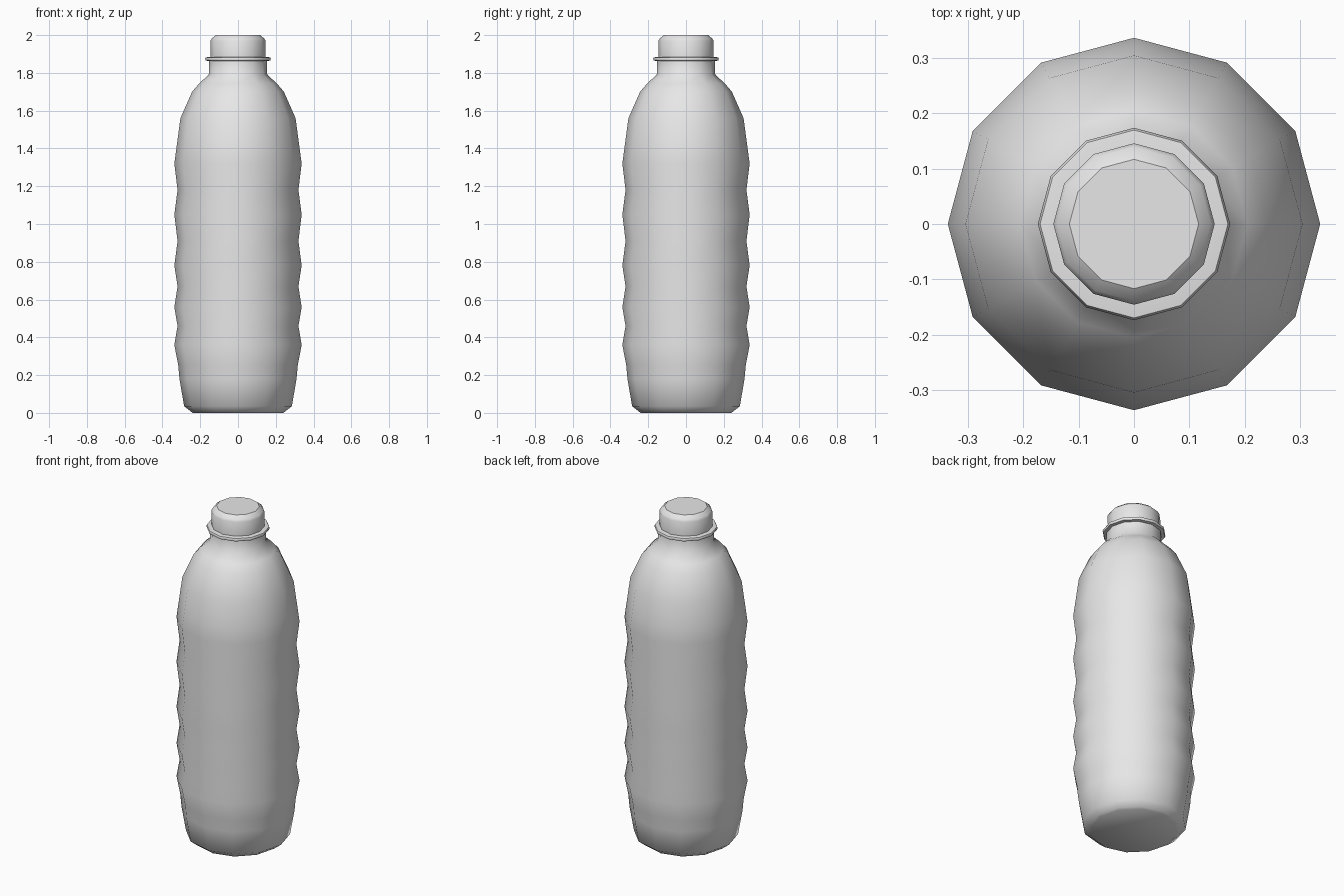
import bpy, bmesh
from math import cos, sin, radians, tau

SIDES = 12

cube = bpy.data.objects.get("Cube")
if cube:
    bpy.data.objects.remove(cube, do_unlink=True)

grey = bpy.data.materials.new("plain grey")
grey.use_nodes = True
colour = (0.8, 0.8, 0.8, 1)
grey.diffuse_color = colour
grey.node_tree.nodes["Principled BSDF"].inputs["Base Color"].default_value = colour


def lathe(name, profile, sharp_angle):
    """Spin a closed (radius, height) profile around z and cap both ends."""
    bm = bmesh.new()
    rings = [[bm.verts.new((r * cos(tau * i / SIDES), r * sin(tau * i / SIDES), z))
              for i in range(SIDES)] for r, z in profile]
    for low, high in zip(rings, rings[1:]):
        for i in range(SIDES):
            j = (i + 1) % SIDES
            bm.faces.new((low[i], low[j], high[j], high[i]))
    bm.faces.new(rings[0][::-1])
    bm.faces.new(rings[-1])
    mesh = bpy.data.meshes.new(name)
    bm.to_mesh(mesh)
    bm.free()
    mesh.materials.append(grey)
    obj = bpy.data.objects.new(name, mesh)
    bpy.context.collection.objects.link(obj)
    bpy.ops.object.select_all(action="DESELECT")
    obj.select_set(True)
    bpy.context.view_layer.objects.active = obj
    bpy.ops.object.shade_smooth_by_angle(angle=radians(sharp_angle))


# Ribbed bottle body: base, five bulges with grooves between, shoulder, neck
bulges = [0.36, 0.56, 0.78, 1.05, 1.32]
grooves = [0.46, 0.67, 0.91, 1.18]
ribs = sorted([(z, 0.337) for z in bulges] + [(z, 0.32) for z in grooves])
body = [(0.24, 0), (0.25, 0.008), (0.285, 0.035), (0.31, 0.18), (0.316, 0.25)]
body += [(r, z) for z, r in ribs]
body += [(0.325, 1.41), (0.305, 1.56), (0.243, 1.70), (0.205, 1.745),
         (0.155, 1.79), (0.152, 1.87)]
lathe("bottle_body", body, 75)

# Thin collar under the cap
lathe("neck_ring", [(0.15, 1.862), (0.17, 1.865), (0.174, 1.874),
                    (0.17, 1.882), (0.145, 1.885)], 50)

# Screw cap with chamfered top edge
lathe("cap", [(0.145, 1.875), (0.146, 1.97), (0.139, 1.982), (0.117, 2.0)], 38)
